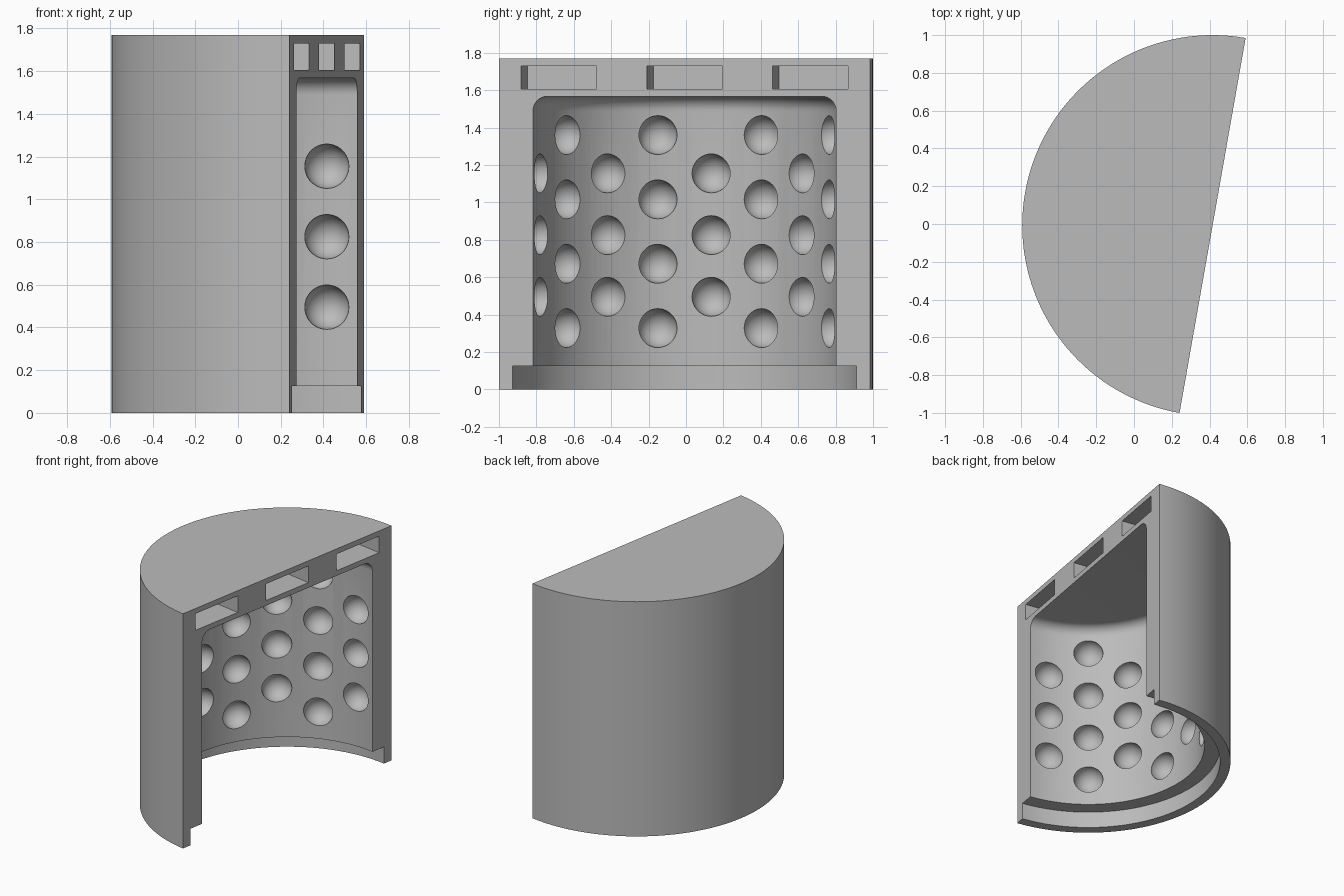
import bpy, bmesh, math
from mathutils import Matrix, Vector

if "Cube" in bpy.data.objects:
    bpy.data.objects.remove(bpy.data.objects["Cube"])

R, HEIGHT = 1.0077, 1.77             # outer radius, height
R_IN, CEILING, FILLET = 0.823, 1.567, 0.078
R_STEP, STEP = 0.934, 0.125          # rebate around the open bottom
POSE = Matrix.Translation((0.416, -0.0077, 0)) @ Matrix.Rotation(math.radians(-10), 4, "Z")

grey = bpy.data.materials.new("plain grey")
grey.use_nodes = True
colour = (0.5, 0.5, 0.5, 1)
grey.diffuse_color = colour
grey.node_tree.nodes["Principled BSDF"].inputs["Base Color"].default_value = colour


def make_object(name, bm):
    bmesh.ops.recalc_face_normals(bm, faces=bm.faces)
    mesh = bpy.data.meshes.new(name)
    bm.to_mesh(mesh)
    bm.free()
    mesh.materials.append(grey)
    obj = bpy.data.objects.new(name, mesh)
    obj.matrix_world = POSE
    bpy.context.collection.objects.link(obj)
    return obj


# Half-round shell: wall profile swept half a turn, then the flat cut face filled
profile = [(0, CEILING)]
for i in range(9):
    a = math.pi / 2 * (1 - i / 8)
    profile.append((R_IN - FILLET + FILLET * math.cos(a),
                    CEILING - FILLET + FILLET * math.sin(a)))
profile += [(R_IN, STEP), (R_STEP, STEP), (R_STEP, 0), (R, 0), (R, HEIGHT), (0, HEIGHT)]

bm = bmesh.new()
verts = [bm.verts.new((0, -r, z)) for r, z in profile]
edges = [bm.edges.new(pair) for pair in zip(verts, verts[1:])]
bmesh.ops.spin(bm, geom=verts + edges, cent=(0, 0, 0), axis=(0, 0, 1),
               angle=-math.pi, steps=72)
bmesh.ops.remove_doubles(bm, verts=bm.verts, dist=1e-5)
bmesh.ops.holes_fill(bm, edges=[e for e in bm.edges if e.is_boundary], sides=0)
shell = make_object("half_round_shell", bm)

# Cutter: ball dimples in staggered columns and three slots in the cut face
bm = bmesh.new()
columns = [(a, (0.328, 0.672, 1.016, 1.36)) for a in (-60, -20, 20, 60)]
columns += [(a, (0.495, 0.825, 1.155)) for a in (-80, -40, 0, 40, 80)]
for angle, heights in columns:
    a = math.radians(angle)
    for z in heights:
        place = Matrix.Translation((-R_IN * math.cos(a), R_IN * math.sin(a), z))
        bmesh.ops.create_uvsphere(bm, u_segments=32, v_segments=18, radius=0.104,
                                  matrix=place @ Matrix.Rotation(-a, 4, "Z"))
for y in (-0.683, 0, 0.683):
    box = Matrix.Translation((-0.075, y, 1.668)) @ Matrix.Diagonal((0.25, 0.41, 0.125, 1))
    bmesh.ops.create_cube(bm, size=1, matrix=box)
cutter = make_object("dimple_and_slot_cutter", bm)
cutter.hide_render = True

# Cut, then smooth the round surfaces
bpy.context.view_layer.update()
cut = shell.modifiers.new("cut", "BOOLEAN")
cut.operation, cut.solver, cut.object = "DIFFERENCE", "EXACT", cutter
bpy.ops.object.select_all(action="DESELECT")
shell.select_set(True)
bpy.context.view_layer.objects.active = shell
bpy.ops.object.modifier_apply(modifier=cut.name)
bpy.data.objects.remove(cutter)
bpy.ops.object.shade_smooth_by_angle(angle=math.radians(30))
